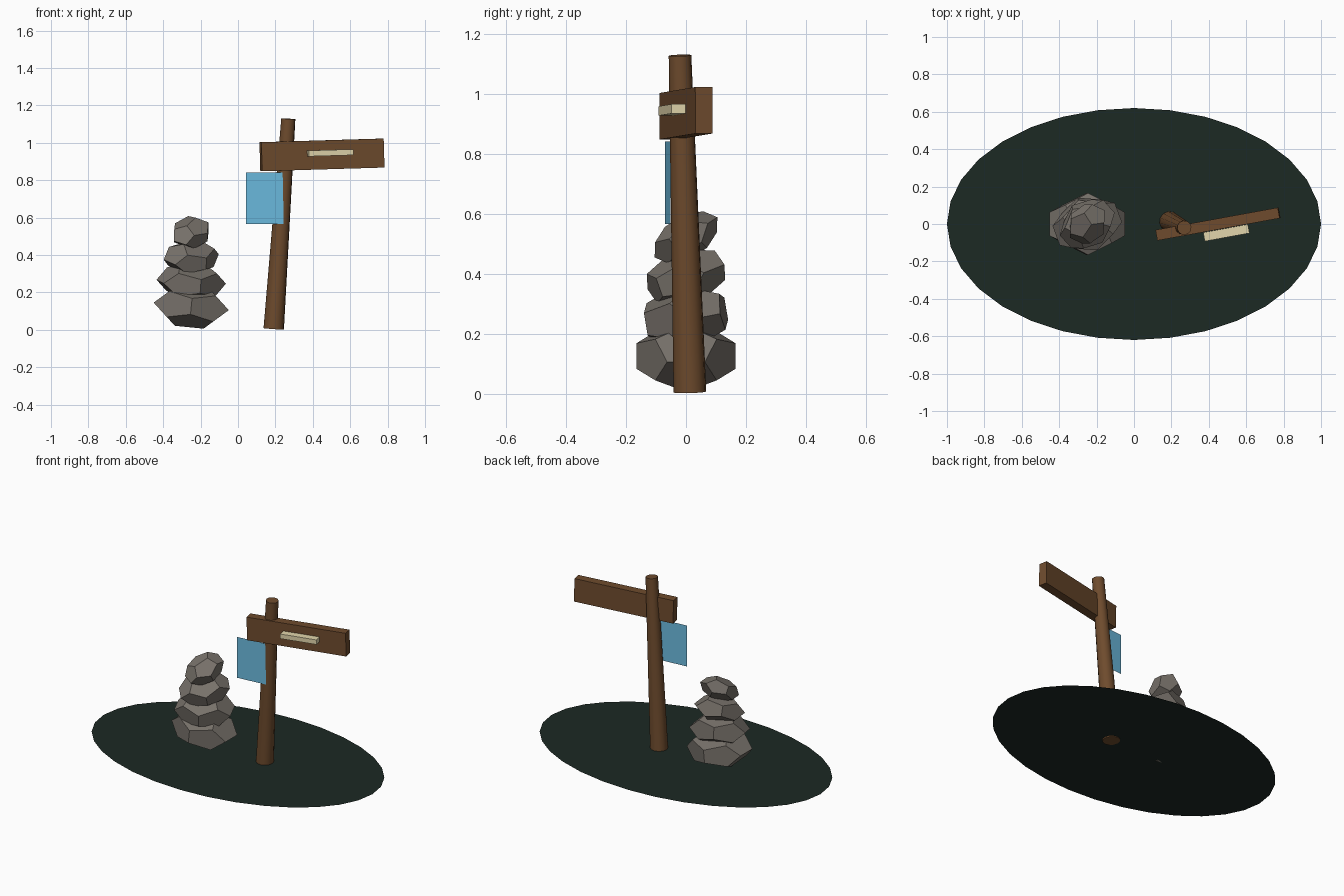
import bpy, bmesh, math
from mathutils import Matrix, Vector

if "Cube" in bpy.data.objects:
    bpy.data.objects.remove(bpy.data.objects["Cube"])


def material(name, hex_rgb):
    def lin(c):
        return c / 12.92 if c <= 0.04045 else ((c + 0.055) / 1.055) ** 2.4
    m = bpy.data.materials.new(name)
    m.diffuse_color = [lin(int(hex_rgb[i:i + 2], 16) / 255) for i in (0, 2, 4)] + [1]
    m.use_nodes = True
    m.node_tree.nodes["Principled BSDF"].inputs["Base Color"].default_value = m.diffuse_color
    return m


moss = material("dark_moss", "1c2924")
wood = material("wood", "6e4b2d")
stone = material("stone", "77716a")
cream = material("cream", "e2d6ac")
blue = material("blue_cloth", "6cbbe0")


def add_mesh(name, bm, mat, matrix=Matrix()):
    bmesh.ops.recalc_face_normals(bm, faces=bm.faces)
    me = bpy.data.meshes.new(name)
    bm.to_mesh(me)
    bm.free()
    me.materials.append(mat)
    ob = bpy.data.objects.new(name, me)
    ob.matrix_world = matrix
    bpy.context.collection.objects.link(ob)
    return ob


def box(name, center, size, rot, mat):
    bm = bmesh.new()
    bmesh.ops.create_cube(bm, size=1)
    bmesh.ops.scale(bm, vec=size, verts=bm.verts)
    return add_mesh(name, bm, mat, Matrix.Translation(center) @ rot)


def dodecahedron(radii):
    p = (1 + 5 ** 0.5) / 2
    signs = (-1, 1)
    pts = [(a, b, c) for a in signs for b in signs for c in signs]
    for a in signs:
        for b in signs:
            pts += [(a * p, b / p, 0), (a / p, 0, b * p), (0, a * p, b / p)]
    bm = bmesh.new()
    for v in pts:
        bm.verts.new([c / 3 ** 0.5 for c in v])
    bmesh.ops.convex_hull(bm, input=bm.verts)
    # merge the hull triangles into pentagons
    bmesh.ops.dissolve_limit(bm, angle_limit=0.05, verts=bm.verts, edges=bm.edges)
    bmesh.ops.scale(bm, vec=radii, verts=bm.verts)
    return bm


# ground disc
bm = bmesh.new()
bmesh.ops.create_circle(bm, cap_ends=True, segments=32, radius=1)
bmesh.ops.scale(bm, vec=(1, 0.62, 1), verts=bm.verts)
add_mesh("ground_disc", bm, moss, Matrix.Translation((0, 0, 0.01)))

# stacked stones, each smaller and turned further
for i, (r, tilt) in enumerate([(0.216, 0.1), (0.19, 0.07), (0.163, 0.06), (0.13, 0.0)]):
    rot = (Matrix.Rotation(0.19 * i, 4, 'X') @ Matrix.Rotation(0.35 * i, 4, 'Z')
           @ Matrix.Rotation(tilt, 4, 'Y'))
    place = Matrix.Translation((-0.25, 0, 0.125 + 0.132 * i))
    add_mesh(f"stone_{i + 1}", dodecahedron((r, r * 0.82, r * 0.555)), stone, place @ rot)

# leaning tapered post
low, high = Vector((0.191, 0.013, 0.005)), Vector((0.269, -0.02, 1.128))
axis = high - low
bpy.ops.mesh.primitive_cone_add(vertices=12, radius1=0.055, radius2=0.038,
                                depth=axis.length, location=(low + high) / 2,
                                rotation=axis.to_track_quat('Z', 'Y').to_euler())
post = bpy.context.object
post.name = "post"
post.data.materials.append(wood)
bpy.ops.object.shade_smooth_by_angle(angle=math.radians(40))

# sign board and its raised strip
turn = Matrix.Rotation(math.radians(10.35), 4, 'Z') @ Matrix.Rotation(math.radians(-1.7), 4, 'Y')
box("sign_board", (0.449, 0.0, 0.935), (0.665, 0.058, 0.155), turn, wood)
box("sign_strip", (0.494, -0.047, 0.946), (0.243, 0.048, 0.031), turn, cream)

# hanging cloth, a single sheet
bm = bmesh.new()
bm.faces.new([bm.verts.new(v) for v in ((0.043, -0.07, 0.565), (0.243, -0.051, 0.565),
                                        (0.243, -0.051, 0.84), (0.043, -0.07, 0.84))])
add_mesh("cloth", bm, blue)
